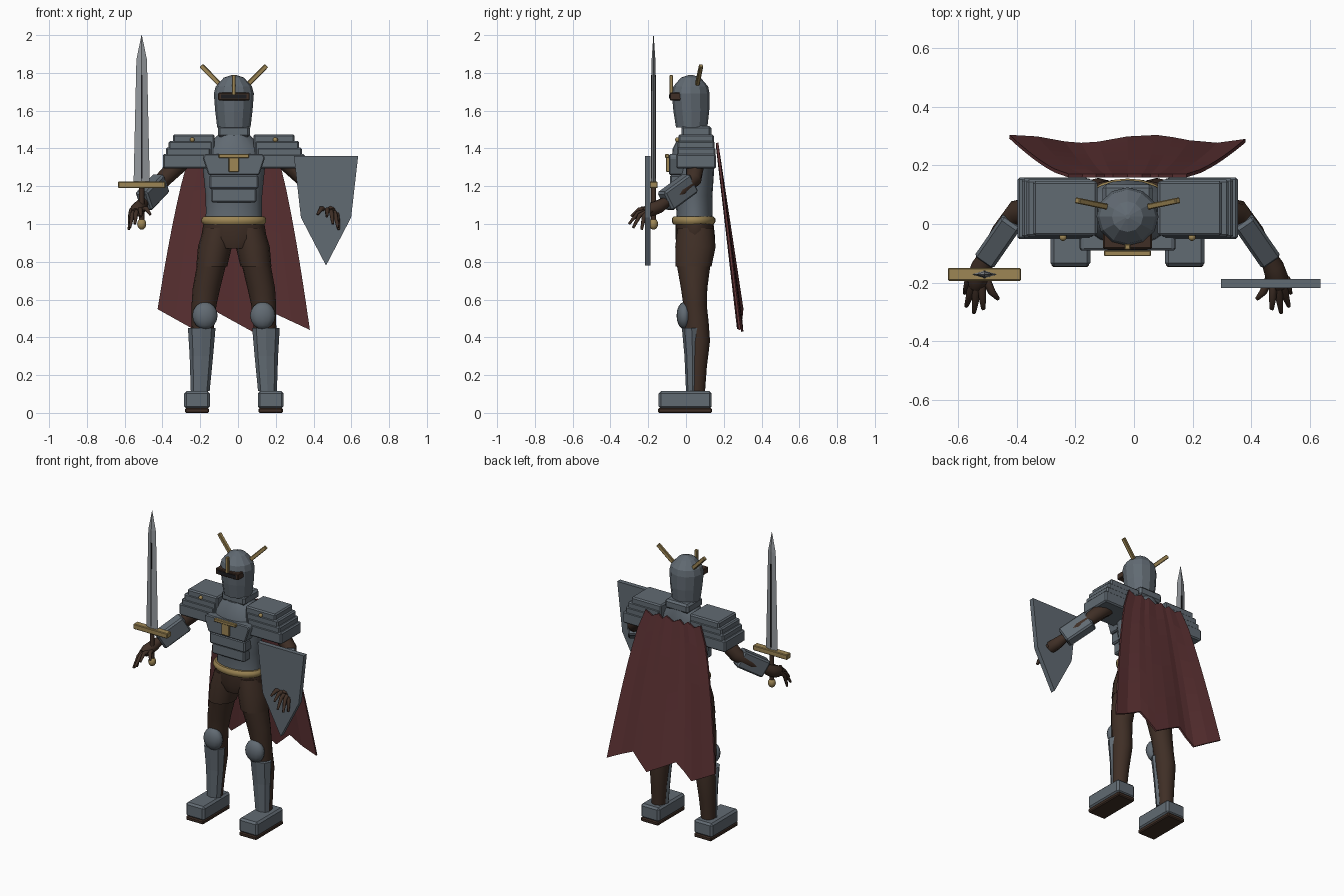
import bpy, bmesh, math
from mathutils import Vector, Matrix

if "Cube" in bpy.data.objects:
    bpy.data.objects.remove(bpy.data.objects["Cube"], do_unlink=True)

CENTRE_X = -0.022  # the figure's own axis


def material(name, r, g, b):
    m = bpy.data.materials.new(name)
    m.use_nodes = True
    m.diffuse_color = (r, g, b, 1)
    m.node_tree.nodes["Principled BSDF"].inputs["Base Color"].default_value = (r, g, b, 1)
    return m


STEEL = material("blue grey steel", 0.12, 0.145, 0.17)
BLADE = material("bright blade steel", 0.3, 0.32, 0.34)
GOLD = material("aged gold", 0.34, 0.24, 0.09)
BROWN = material("dark brown leather", 0.05, 0.028, 0.019)
RED = material("dark red cloth", 0.11, 0.032, 0.034)
BLACK = material("black slit", 0.012, 0.012, 0.014)


def finish(name, bm, mat, smooth=False):
    bmesh.ops.recalc_face_normals(bm, faces=bm.faces)
    for f in bm.faces:
        f.smooth = smooth and len(f.verts) < 5
    mesh = bpy.data.meshes.new(name)
    bm.to_mesh(mesh)
    bm.free()
    mesh.materials.append(mat)
    obj = bpy.data.objects.new(name, mesh)
    obj.location.x = CENTRE_X
    bpy.context.collection.objects.link(obj)
    return obj


def bevel_all(bm, width):
    if width:
        bmesh.ops.bevel(bm, geom=bm.edges[:], offset=width, segments=1, affect='EDGES')


def block(name, centre, size, mat, bevel=0.0, rot=None):
    bm = bmesh.new()
    bmesh.ops.create_cube(bm, size=1)
    bmesh.ops.scale(bm, vec=size, verts=bm.verts)
    bevel_all(bm, bevel)
    turn = rot.to_matrix().to_4x4() if rot else Matrix()
    bmesh.ops.transform(bm, matrix=Matrix.Translation(centre) @ turn, verts=bm.verts)
    return finish(name, bm, mat)


def span(name, x, y, z, mat, bevel=0.0):
    """Box from low/high pairs on each axis."""
    return block(name, [sum(p) / 2 for p in (x, y, z)],
                 [abs(p[1] - p[0]) for p in (x, y, z)], mat, bevel)


def bar(name, a, b, width, height, mat, bevel=0.0):
    a, b = Vector(a), Vector(b)
    d = b - a
    return block(name, (a + b) / 2, (width, d.length, height), mat, bevel,
                 d.to_track_quat('Y', 'Z'))


def skin(name, rings, mat, smooth):
    bm = bmesh.new()
    loops = [[bm.verts.new(p) for p in ring] for ring in rings]
    n = len(loops[0])
    for low, high in zip(loops, loops[1:]):
        for i in range(n):
            j = (i + 1) % n
            bm.faces.new((low[i], low[j], high[j], high[i]))
    bm.faces.new(loops[0])
    bm.faces.new(loops[-1])
    return finish(name, bm, mat, smooth)


def circle(n):
    return [(math.cos(math.tau * i / n), math.sin(math.tau * i / n)) for i in range(n)]


def loft(name, sections, mat, n=16, smooth=True):
    """Sections are (x, y, z, radius x, radius y)."""
    return skin(name, [[(x + c * rx, y + s * ry, z) for c, s in circle(n)]
                       for x, y, z, rx, ry in sections], mat, smooth)


def limb(name, points, radii, mat, n=10):
    pts = [Vector(p) for p in points]
    rings = []
    for i, p in enumerate(pts):
        d = pts[min(i + 1, len(pts) - 1)] - pts[max(i - 1, 0)]
        q = d.to_track_quat('Z', 'Y')
        rings.append([p + q @ Vector((c * radii[i], s * radii[i], 0)) for c, s in circle(n)])
    return skin(name, rings, mat, True)


def ball(name, centre, size, mat):
    bm = bmesh.new()
    bmesh.ops.create_uvsphere(bm, u_segments=12, v_segments=8, radius=1)
    bmesh.ops.scale(bm, vec=size, verts=bm.verts)
    bmesh.ops.translate(bm, vec=centre, verts=bm.verts)
    return finish(name, bm, mat, True)


def plate(name, outline, y0, y1, mat, bevel=0.0):
    """Flat (x, z) outline given depth along y."""
    bm = bmesh.new()
    face = bm.faces.new([bm.verts.new((x, y0, z)) for x, z in outline])
    out = bmesh.ops.extrude_face_region(bm, geom=[face])
    moved = [v for v in out["geom"] if isinstance(v, bmesh.types.BMVert)]
    bmesh.ops.translate(bm, vec=(0, y1 - y0, 0), verts=moved)
    bevel_all(bm, bevel)
    return finish(name, bm, mat)


# Torso, hips and belt
loft("torso", [(0, .045, 1.0, .155, .1), (0, .045, 1.06, .148, .095), (0, .04, 1.15, .15, .1),
               (0, .035, 1.3, .165, .115), (0, .04, 1.4, .16, .11), (0, .05, 1.47, .085, .085)],
     STEEL, 20)
loft("hips", [(0, .05, .87, .1, .09), (0, .05, .92, .175, .105), (0, .045, 1.01, .16, .1)],
     BROWN, 20)
loft("belt", [(0, .04, .998, .16, .107), (0, .04, 1.01, .171, .115),
              (0, .04, 1.028, .171, .115), (0, .04, 1.04, .16, .105)], GOLD, 24)

# Breastplate, belly plates and badge
plate("breastplate", [(-.165, 1.35), (-.155, 1.37), (.155, 1.37), (.165, 1.35),
                      (.135, 1.26), (-.135, 1.26)], -.09, 0, STEEL, .006)
span("upper_belly_plate", (-.13, .13), (-.085, 0), (1.185, 1.26), STEEL, .008)
span("lower_belly_plate", (-.12, .12), (-.075, 0), (1.115, 1.19), STEEL, .008)
span("badge_bar", (-.08, .08), (-.11, -.09), (1.35, 1.37), GOLD, .003)
span("badge_stem", (-.027, .027), (-.105, -.085), (1.275, 1.352), GOLD, .003)

# Helmet and collar
span("collar", (-.085, .085), (-.025, .135), (1.46, 1.52), STEEL, .012)
loft("helmet", [(0, .03, 1.51, .088, .083), (0, .028, 1.6, .099, .095), (0, .025, 1.69, .106, .1),
                (0, .025, 1.728, .096, .092), (0, .025, 1.775, .053, .052),
                (0, .025, 1.79, .008, .008)], STEEL, 12, False)
span("visor", (-.083, .083), (-.085, 0), (1.655, 1.695), BROWN, .004)
span("visor_slit", (-.068, .068), (-.089, -.08), (1.665, 1.685), BLACK)
span("helmet_crest", (-.01, .01), (-.088, -.068), (1.68, 1.788), GOLD, .003)

for s, side in ((-1, "right_"), (1, "left_")):
    def at(x, y, z):
        return (s * x, y, z)

    bar(side + "horn", at(.075, .06, 1.74), at(.172, .08, 1.838), .02, .024, GOLD, .003)

    # Layered shoulder armour
    for i, (reach, top) in enumerate(((.322, 1.475), (.345, 1.44), (.36, 1.405), (.376, 1.37))):
        grow = .004 * i
        span(f"{side}shoulder_plate_{i + 1}", (s * (.103 + .01 * i), s * reach),
             (-.04 - grow, .147 + grow), (1.305 - grow, top), STEEL, .008)
    ball(side + "shoulder_stud", at(.22, -.045, 1.446), (.013, .013, .013), GOLD)

    # Arm and forearm guard
    limb(side + "arm", [at(.22, .05, 1.4), at(.29, .05, 1.32), at(.375, .04, 1.235),
                        at(.43, -.03, 1.17), at(.478, -.11, 1.115)],
         [.055, .052, .043, .036, .028], BROWN)
    bar(side + "forearm_guard", at(.383, .025, 1.218), at(.478, -.112, 1.118),
        .078, .112, STEEL, .01)

    # Hand with curled fingers
    limb(side + "palm", [at(.475, -.1, 1.12), at(.497, -.145, 1.092), at(.512, -.19, 1.075),
                         at(.518, -.215, 1.06)], [.027, .036, .038, .026], BROWN)
    tips = ((.556, -.235, .97), (.55, -.28, .98), (.524, -.302, 1.0), (.492, -.29, 1.04),
            (.442, -.255, 1.05))
    for i, tip in enumerate(tips):
        base = Vector(at(.54 - .014 * i, -.185, 1.075))
        end = Vector(at(*tip))
        knuckle = (base + end) / 2 + Vector((0, -.012, .02))
        limb(f"{side}finger_{i + 1}", [base, knuckle, end], [.015, .013, .007], BROWN, 6)

    # Leg
    loft(side + "thigh", [at(.08, .05, .98) + (.08, .095), at(.1, .05, .88) + (.09, .107),
                          at(.117, .04, .775) + (.082, .095)], BROWN)
    loft(side + "lower_leg", [at(.117, .04, .79) + (.077, .09), at(.145, .043, .66) + (.073, .07),
                              at(.158, .048, .57) + (.066, .062), at(.163, .055, .48) + (.06, .065),
                              at(.17, .063, .38) + (.062, .064), at(.177, .06, .24) + (.052, .05),
                              at(.182, .055, .09) + (.043, .044)], BROWN)
    ball(side + "knee_guard", at(.153, -.01, .515), (.067, .04, .072), STEEL)
    loft(side + "shin_guard", [at(.178, .035, .115) + (.05, .035), at(.172, .035, .3) + (.062, .043),
                               at(.17, .03, .45) + (.073, .052)], STEEL, 8, False)

    # Boot
    span(side + "boot", (s * .127, s * .263), (-.145, .136), (.022, .115), STEEL, .012)
    span(side + "boot_sole", (s * .131, s * .259), (-.147, .138), (0, .026), BROWN, .006)

# Sword
SX, SY = -.488, -.172
loft("sword_blade", [(SX, SY, 1.21, .043, .013), (SX, SY, 1.87, .028, .01),
                     (SX, SY, 2.0, .001, .001)], BLADE, 4, False)
for face in (-1, 1):
    y = SY + face * .011
    span("sword_groove", (SX - .004, SX + .004), (y - .003, y + .003), (1.24, 1.79), BLACK)
span("sword_guard", (SX - .125, SX + .125), (SY - .022, SY + .022), (1.19, 1.224), GOLD, .004)
limb("sword_grip", [(SX, SY, 1.02), (SX, SY, 1.2)], [.014, .014], BROWN)
ball("sword_pommel", (SX, SY, 1.0), (.024, .024, .03), GOLD)

# Shield
half = [(.17, 1.36), (.133, 1.035)]
outline = half + [(0, .78)] + [(-x, z) for x, z in reversed(half)]
plate("shield", [(x + .488, z) for x, z in outline], -.218, -.187, STEEL)

# Cape: flared, rippled cloth with a ragged hem
hem = [(-.403, .55), (-.215, .445), (-.1, .54), (.1, .43), (.21, .53), (.402, .44)]
columns = []
for (xa, za), (xb, zb) in zip(hem, hem[1:]):
    columns += [(xa, za), ((xa + xb) / 2, (za + zb) / 2)]
columns.append(hem[-1])
bm = bmesh.new()
ROWS = 8
sheet = []
for i, (x, z) in enumerate(columns):
    top = 1.43 - .025 * (i % 2)
    line = []
    for r in range(ROWS + 1):
        t = r / ROWS
        ripple = .014 * t * math.cos((x - .07) * 14)
        line.append(bm.verts.new((x * (.5 + .5 * t ** .7), .165 + .12 * t + ripple,
                                  top + (z - top) * t)))
    sheet.append(line)
for a, b in zip(sheet, sheet[1:]):
    for r in range(ROWS):
        bm.faces.new((a[r], b[r], b[r + 1], a[r + 1]))
cape = finish("cape", bm, RED)
cloth = cape.modifiers.new("thickness", 'SOLIDIFY')
cloth.thickness = .012
cloth.offset = 0
